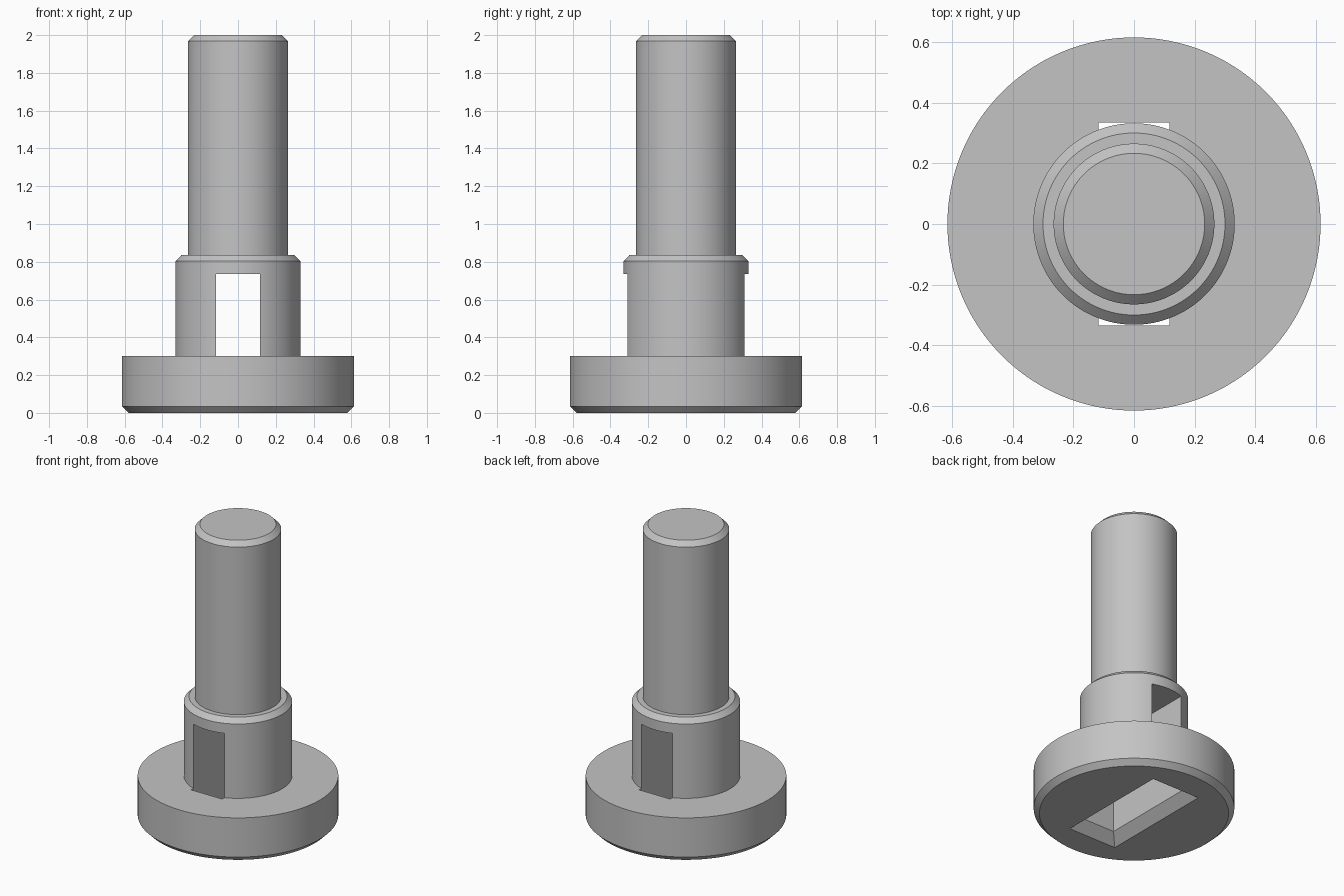
import bpy
import bmesh
import math

cube = bpy.data.objects.get("Cube")
if cube:
    bpy.data.objects.remove(cube, do_unlink=True)

# Single grey metal
steel = bpy.data.materials.new("grey_steel")
steel.use_nodes = True
colour = (0.55, 0.55, 0.55, 1)
steel.diffuse_color = colour
steel.node_tree.nodes["Principled BSDF"].inputs["Base Color"].default_value = colour


def loft(name, rings):
    """Skin closed rings of points together and cap both ends."""
    bm = bmesh.new()
    loops = [[bm.verts.new(p) for p in ring] for ring in rings]
    count = len(loops[0])
    for low, high in zip(loops, loops[1:]):
        for i in range(count):
            j = (i + 1) % count
            bm.faces.new((low[i], low[j], high[j], high[i]))
    bm.faces.new(loops[0][::-1])
    bm.faces.new(loops[-1])
    bmesh.ops.recalc_face_normals(bm, faces=bm.faces)
    mesh = bpy.data.meshes.new(name)
    bm.to_mesh(mesh)
    bm.free()
    mesh.materials.append(steel)
    obj = bpy.data.objects.new(name, mesh)
    bpy.context.collection.objects.link(obj)
    return obj


def circle(radius, z, sides=128):
    angles = [math.tau * i / sides for i in range(sides)]
    return [(radius * math.cos(a), radius * math.sin(a), z) for a in angles]


def rectangle(x, y, z):
    return [(-x, -y, z), (x, -y, z), (x, y, z), (-x, y, z)]


# Turned body: chamfered flange, collar and shaft
profile = [(0.58, 0), (0.615, 0.035), (0.615, 0.3),
           (0.332, 0.3), (0.332, 0.803), (0.3, 0.835),
           (0.265, 0.835), (0.265, 1.968), (0.233, 2)]
body = loft("flanged_shaft", [circle(r, z) for r, z in profile])

# Slot up through flange and collar, with a flared mouth underneath
half_x, half_y, flare, below = 0.117, 0.335, 0.063, 0.05
mouth = flare + below
cutter = loft("slot_cutter", [
    rectangle(half_x + mouth, half_y + mouth, -below),
    rectangle(half_x, half_y, flare),
    rectangle(half_x, half_y, 0.735)])
cutter.hide_render = True

# Cut the slot and bake the result
cut = body.modifiers.new("slot", 'BOOLEAN')
cut.operation = 'DIFFERENCE'
cut.solver = 'EXACT'
cut.object = cutter
bpy.ops.object.select_all(action='DESELECT')
body.select_set(True)
bpy.context.view_layer.objects.active = body
bpy.ops.object.modifier_apply(modifier=cut.name)
bpy.data.objects.remove(cutter, do_unlink=True)
bpy.ops.object.shade_smooth_by_angle(angle=math.radians(30))
